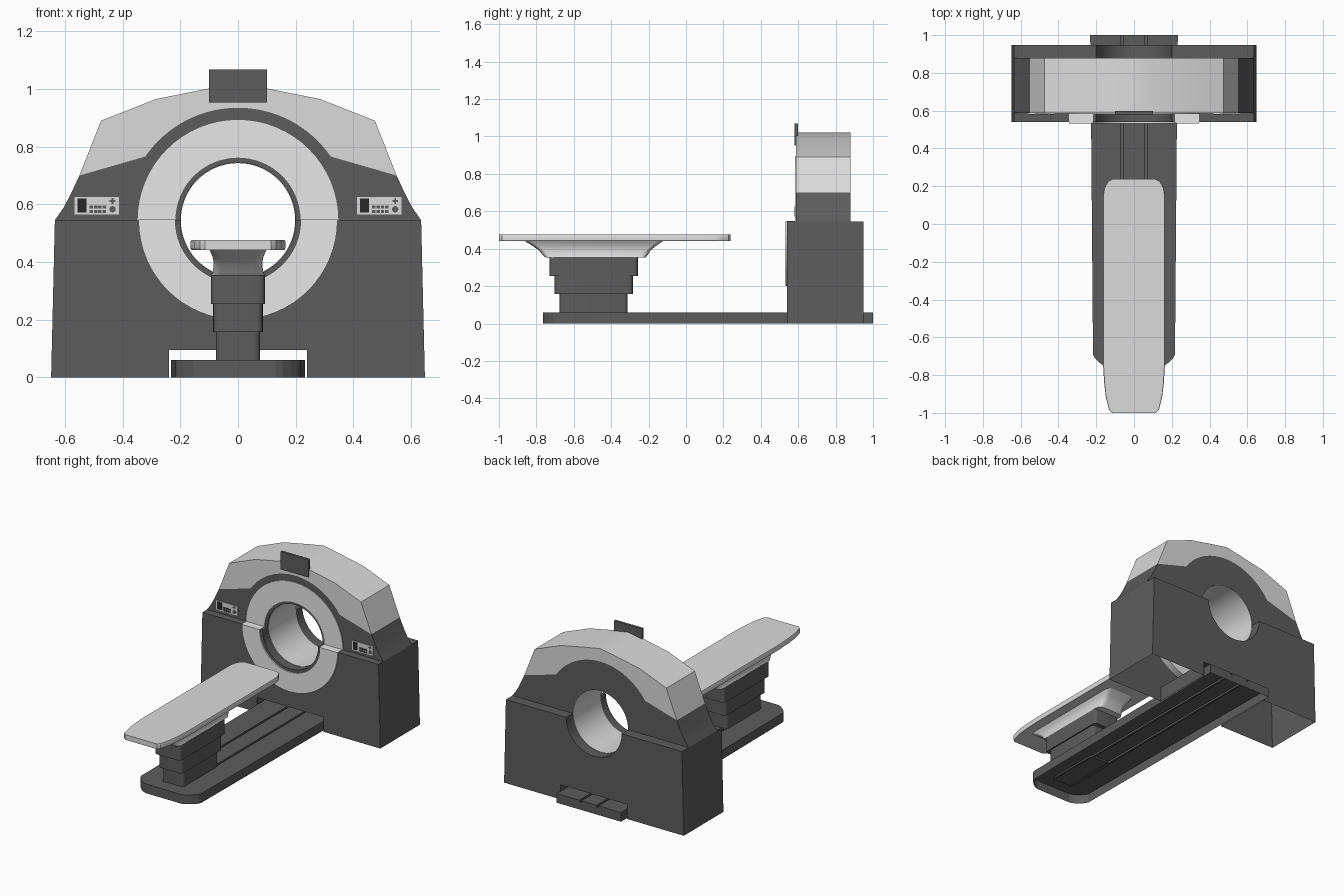
import bpy, bmesh, math

if "Cube" in bpy.data.objects:
    bpy.data.objects.remove(bpy.data.objects["Cube"])

def material(name, v):
    m = bpy.data.materials.new(name)
    m.diffuse_color = (v, v, v, 1)
    m.use_nodes = True
    m.node_tree.nodes["Principled BSDF"].inputs["Base Color"].default_value = m.diffuse_color
    return m

LIGHT = material("light grey", 0.71)
RING = material("pale grey", 0.80)
DARK = material("dark grey", 0.108)
BLACK = material("near black", 0.02)
CZ = 0.545  # bore centre height, also the split between gantry halves

def shade(ob):
    bpy.ops.object.select_all(action='DESELECT')
    ob.select_set(True)
    bpy.context.view_layer.objects.active = ob
    bpy.ops.object.shade_smooth_by_angle(angle=math.radians(28))

def finish(name, bm, mat, smooth=True):
    bmesh.ops.recalc_face_normals(bm, faces=bm.faces)
    me = bpy.data.meshes.new(name)
    bm.to_mesh(me)
    bm.free()
    me.materials.append(mat)
    ob = bpy.data.objects.new(name, me)
    bpy.context.collection.objects.link(ob)
    if smooth:
        shade(ob)
    return ob

def loft(name, rings, mat, smooth=True):
    """Skin a stack of equal-length point loops and cap both ends."""
    bm = bmesh.new()
    vs = [[bm.verts.new(p) for p in r] for r in rings]
    n = len(vs[0])
    for a, b in zip(vs, vs[1:]):
        for i in range(n):
            bm.faces.new((a[i], a[(i + 1) % n], b[(i + 1) % n], b[i]))
    bm.faces.new(vs[0])
    bm.faces.new(vs[-1])
    return finish(name, bm, mat, smooth)

def open_bottom(ob):
    """Remove the faces that lie on the floor, leaving a hollow shell."""
    bm = bmesh.new()
    bm.from_mesh(ob.data)
    floor = [f for f in bm.faces if max(v.co.z for v in f.verts) < .001]
    bmesh.ops.delete(bm, geom=floor, context='FACES')
    bm.to_mesh(ob.data)
    bm.free()

def prism_y(name, pts, y0, y1, mat):
    return loft(name, [[(x, y, z) for x, z in pts] for y in (y0, y1)], mat)

def box(name, x0, x1, y0, y1, z0, z1, mat):
    return prism_y(name, [(x0, z0), (x1, z0), (x1, z1), (x0, z1)], y0, y1, mat)

def arc(r, a0, a1, n=32, cx=0, cz=CZ):
    return [(cx + r * math.cos(math.radians(a0 + (a1 - a0) * i / n)),
             cz + r * math.sin(math.radians(a0 + (a1 - a0) * i / n))) for i in range(n + 1)]

def mirrored(half):
    return half + [(-x, z) for x, z in reversed(half) if x != 0]

def rounded(hx, y0, y1, z, r):
    pts = []
    for cx, cy, a in ((hx - r, y1 - r, 0), (r - hx, y1 - r, 90),
                      (r - hx, y0 + r, 180), (hx - r, y0 + r, 270)):
        for i in range(5):
            t = math.radians(a + i * 22.5)
            pts.append((cx + r * math.cos(t), cy + r * math.sin(t), z))
    return pts

# Gantry lower housing with floor cutout and half bore
lower = [(-.648, 0), (-.24, 0), (-.24, .095), (.24, .095), (.24, 0), (.648, 0), (.635, CZ)]
housing = prism_y("gantry_lower_housing", lower + arc(.2, 0, -180) + [(-.635, CZ)], .54, .948, DARK)
open_bottom(housing)

# Gantry upper housing: dark arch and light cover
a = math.degrees(math.atan2(.765 - CZ, .32))
flank = [(.635, CZ), (.605, .588), (.58, .635), (.55, .70)]
seam = arc(.39, a, 180 - a)
prism_y("gantry_upper_arch",
        flank + seam + [(-x, z) for x, z in reversed(flank)] + arc(.2, 180, 0),
        .588, .88, DARK)
cover = mirrored([(.55, .70), (.475, .89), (.285, .965), (.1, 1.002), (0, 1.02)])
prism_y("gantry_top_cover", cover + seam[::-1], .588, .88, LIGHT)

# Front ring, split into a forward lower half and a set-back upper half
prism_y("ring_lower", [(.345, CZ + .002)] + arc(.345, 0, -180) + [(-.345, CZ + .002), (-.217, CZ + .002)]
        + arc(.217, -180, 0) + [(.217, CZ + .002)], .532, .588, RING)
prism_y("ring_upper", arc(.348, 0, 180) + arc(.217, 180, 0), .583, .60, RING)

# Light bore liner
bm = bmesh.new()
loops = []
for r, y in ((.2, .598), (.198, .598), (.198, .879), (.2, .879)):
    loops.append([bm.verts.new((x, y, z)) for x, z in arc(r, 0, 360, 64)[:-1]])
for i in range(4):
    p, q = loops[i], loops[(i + 1) % 4]
    for j in range(64):
        k = (j + 1) % 64
        bm.faces.new((p[j], p[k], q[k], q[j]))
finish("bore_liner", bm, LIGHT)

# Display on top
box("display_screen", -.1, .1, .581, .598, .953, 1.068, DARK)

# Control panels
for side, x in (("left", -.567), ("right", .413)):
    box(side + "_panel", x, x + .154, .583, .589, .565, .626, LIGHT)
    box(side + "_panel_screen", x + .01, x + .042, .580, .584, .572, .62, BLACK)
    for i in range(4):
        for j in range(2):
            bx, bz = x + .052 + i * .015, .571 + j * .015
            box(side + "_panel_button", bx, bx + .012, .580, .584, bz, bz + .010, DARK)
    prism_y(side + "_panel_dial", arc(.011, 0, 360, 16, x + .132, .583)[:-1], .580, .584, DARK)
    box(side + "_panel_cross_bar", x + .122, x + .142, .580, .584, .609, .615, DARK)
    box(side + "_panel_cross_post", x + .129, x + .135, .5795, .584, .602, .622, DARK)

# Floor base with rail grooves, hollow underneath
base_half = [(.13, -.765), (.155, -.755), (.185, -.732), (.207, -.71), (.217, -.69),
             (.227, .53), (.232, 1.0)]
outline = mirrored(base_half)
base = loft("floor_base", [[(x, y, z) for x, y in outline] for z in (0, .06)], DARK, False)
for s in (-1, 1):
    cutter = box("groove_cutter", s * .062 - .007, s * .062 + .007, -.68, 1.05, .048, .1, DARK)
    cutter.hide_render = True
    mod = base.modifiers.new("groove", 'BOOLEAN')
    mod.operation = 'DIFFERENCE'
    mod.object = cutter
    mod.solver = 'EXACT'
    bpy.context.view_layer.objects.active = base
    bpy.ops.object.modifier_apply(modifier=mod.name)
    bpy.data.objects.remove(cutter)
for f in base.data.polygons:
    f.use_smooth = False
open_bottom(base)

# Telescoping column
for i, (hx, y0, y1, z0, z1) in enumerate(((.077, -.675, -.312, .05, .16),
                                          (.086, -.702, -.284, .158, .257),
                                          (.094, -.73, -.257, .255, .355))):
    loft(f"column_stage_{i + 1}", [rounded(hx, y0, y1, z, .022) for z in (z0, z1)], DARK)

# Flared support under the couch
loft("couch_support", [rounded(*p, .03) for p in (
    (.094, -.752, -.215, .354), (.088, -.765, -.205, .365), (.084, -.785, -.19, .39),
    (.087, -.82, -.16, .415), (.094, -.848, -.135, .432), (.10, -.87, -.115, .445))], LIGHT)

# Couch top
couch_half = [(.115, -1), (.132, -.985), (.15, -.91), (.158, -.84), (.164, -.74), (.164, .15),
              (.158, .19), (.138, .226), (.115, .237)]
outline = mirrored(couch_half)
loft("couch_top", [[(x * k, y, z) for x, y in outline]
                   for z, k in ((.442, .98), (.447, 1), (.471, 1), (.476, .985))], LIGHT)
